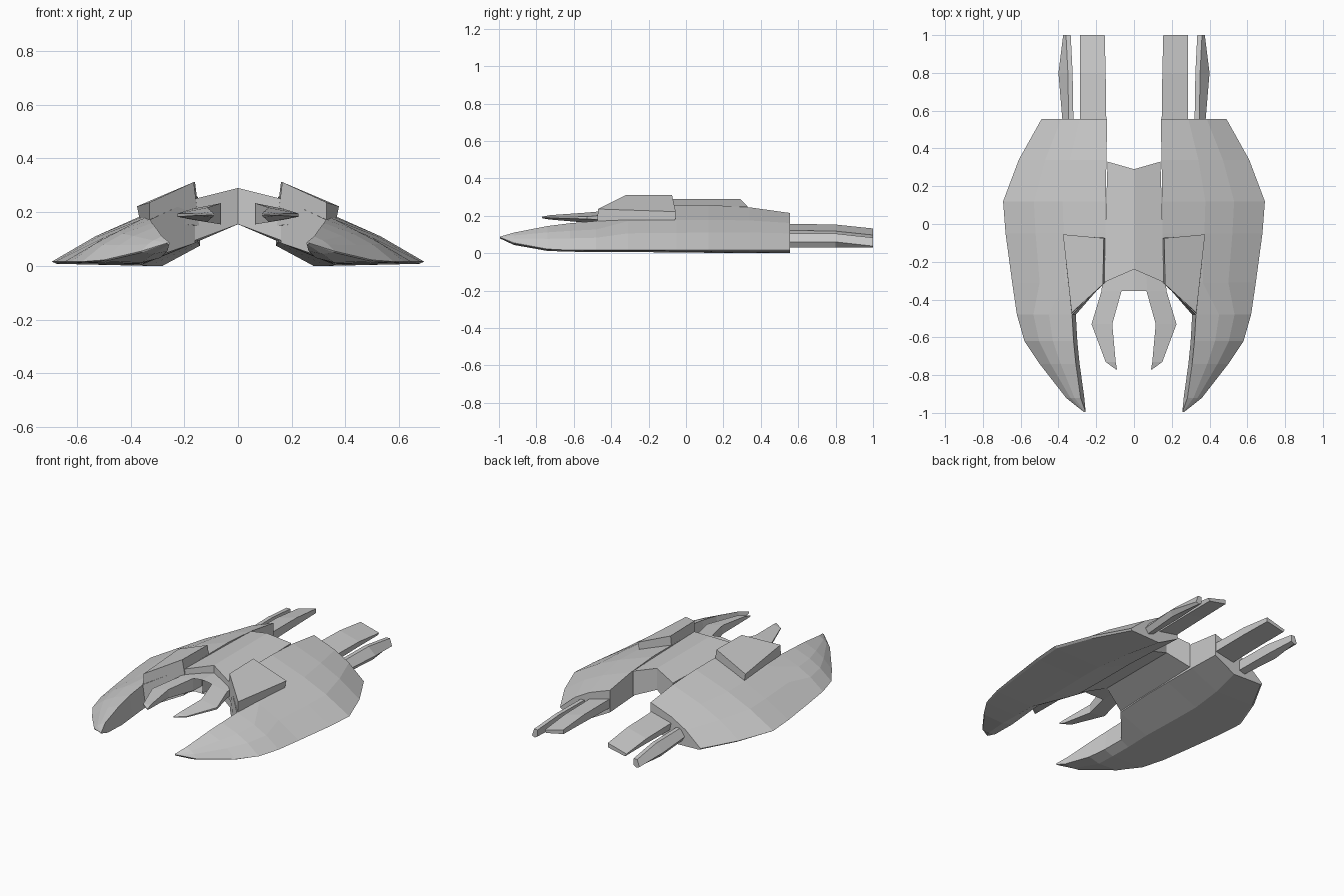
import bpy, bmesh


def loft(name, sections, cap_start=True):
    """Skin equal-length point loops, cap the ends, mirror across x."""
    bm = bmesh.new()
    rings = [[bm.verts.new(p) for p in s] for s in sections]
    n = len(rings[0])
    for a, b in zip(rings, rings[1:]):
        for i in range(n):
            j = (i + 1) % n
            bm.faces.new((a[i], a[j], b[j], b[i]))
    if cap_start:
        bm.faces.new(rings[0])
    bm.faces.new(rings[-1])
    bmesh.ops.recalc_face_normals(bm, faces=bm.faces)
    if not cap_start:
        # open shell: make sure the normals point outward
        top = max(bm.faces, key=lambda f: f.calc_center_median().z)
        if top.normal.z < 0:
            bmesh.ops.reverse_faces(bm, faces=bm.faces)
    mesh = bpy.data.meshes.new(name)
    bm.to_mesh(mesh)
    bm.free()
    ob = bpy.data.objects.new(name, mesh)
    bpy.context.collection.objects.link(ob)
    mod = ob.modifiers.new("mirror", 'MIRROR')
    mod.use_axis[0] = True
    return ob


# Wing hulls: y, inner x, inner top z, inner bottom z, outer x, outer z, bulge, keel z
stations = [
    (-0.995, 0.256, 0.088, 0.080, 0.266, 0.083, 0.00, 0.079),
    (-0.92, 0.283, 0.110, 0.055, 0.36, 0.055, 0.008, 0.044),
    (-0.74, 0.308, 0.145, 0.030, 0.50, 0.022, 0.018, 0.012),
    (-0.62, 0.320, 0.160, 0.030, 0.58, 0.016, 0.020, 0.008),
    (-0.48, 0.328, 0.172, 0.035, 0.62, 0.016, 0.020, 0.006),
    (-0.31, 0.160, 0.250, 0.085, 0.645, 0.016, 0.020, 0.006),
    (-0.05, 0.150, 0.258, 0.090, 0.68, 0.016, 0.020, 0.004),
    (0.12, 0.150, 0.258, 0.090, 0.693, 0.016, 0.022, 0.002),
    (0.34, 0.146, 0.245, 0.085, 0.61, 0.016, 0.026, 0.0),
    (0.555, 0.142, 0.215, 0.075, 0.49, 0.016, 0.030, 0.0),
]


def wing_section(y, xi, zt, zb, xo, zo, bulge, zk):
    def top(t):
        return (xi + (xo - xi) * t, y, zt + (zo - zt) * t + bulge)
    keel_x = min(max(0.36, xi + 0.03 * (xo - xi)), xi + 0.4 * (xo - xi))
    bottom_x = xi - (0.02 if -0.95 < y < -0.4 else 0.0)
    return [(xi, y, zt), top(0.42), top(0.70), (xo, y, zo),
            (xo - 0.03 * (xo - xi), y, zk + 0.006),
            (keel_x, y, zk), (bottom_x, y, zb)]


loft("wing_hull", [wing_section(*s) for s in stations])

# Centre bridge between the wings
loft("centre_bridge", [
    [(0, -0.24, 0.155), (0, -0.24, 0.29), (0, 0.29, 0.29), (0, 0.29, 0.155)],
    [(0.16, -0.31, 0.095), (0.16, -0.31, 0.25),
     (0.14, 0.33, 0.25), (0.14, 0.33, 0.095)],
], cap_start=False)

# Raised slanted blocks on the shoulders
loft("shoulder_block", [
    [(0.145, -0.305, 0.15), (0.33, -0.475, 0.165),
     (0.36, -0.06, 0.14), (0.14, -0.07, 0.15)],
    [(0.165, -0.32, 0.312), (0.33, -0.47, 0.236),
     (0.376, -0.055, 0.222), (0.16, -0.075, 0.312)],
])

# Nose block under the bridge
loft("nose_block", [
    [(0, y, 0.155), (0, y, 0.242), (0.068, y, 0.233), (0.068, y, 0.155)]
    for y in (-0.355, -0.1)
], cap_start=False)

# Curved mandibles: y, inner x, outer x, inner bottom/top z, outer bottom/top z
mandible = [
    (-0.20, 0.06, 0.16, 0.155, 0.235, 0.17, 0.215),
    (-0.355, 0.066, 0.172, 0.155, 0.233, 0.172, 0.212),
    (-0.53, 0.115, 0.225, 0.163, 0.217, 0.183, 0.195),
    (-0.73, 0.097, 0.150, 0.180, 0.203, 0.188, 0.194),
    (-0.77, 0.090, 0.096, 0.187, 0.195, 0.189, 0.193),
]
loft("mandible", [[(xi, y, a), (xi, y, b), (xo, y, d), (xo, y, c)]
                  for y, xi, xo, a, b, c, d in mandible])

# Inner rear engine fins
loft("inner_rear_fin", [
    [(xi, y, t), (0.285, y, t - 0.035), (0.275, y, b - 0.005), (xi, y, b + 0.02)]
    for y, xi, t, b in ((0.50, 0.146, 0.158, 0.08),
                        (0.80, 0.150, 0.153, 0.085),
                        (1.0, 0.155, 0.132, 0.085))
])

# Outer rear engine fins
loft("outer_rear_fin", [
    [(xi, y, t), (xi + 0.025, y, t), (xo, y, t - 0.045),
     (xo - 0.02, y, 0.03), (xi, y, 0.042)]
    for y, xi, xo, t in ((0.50, 0.32, 0.375, 0.105),
                         (0.80, 0.325, 0.40, 0.105),
                         (1.0, 0.335, 0.375, 0.083))
])
